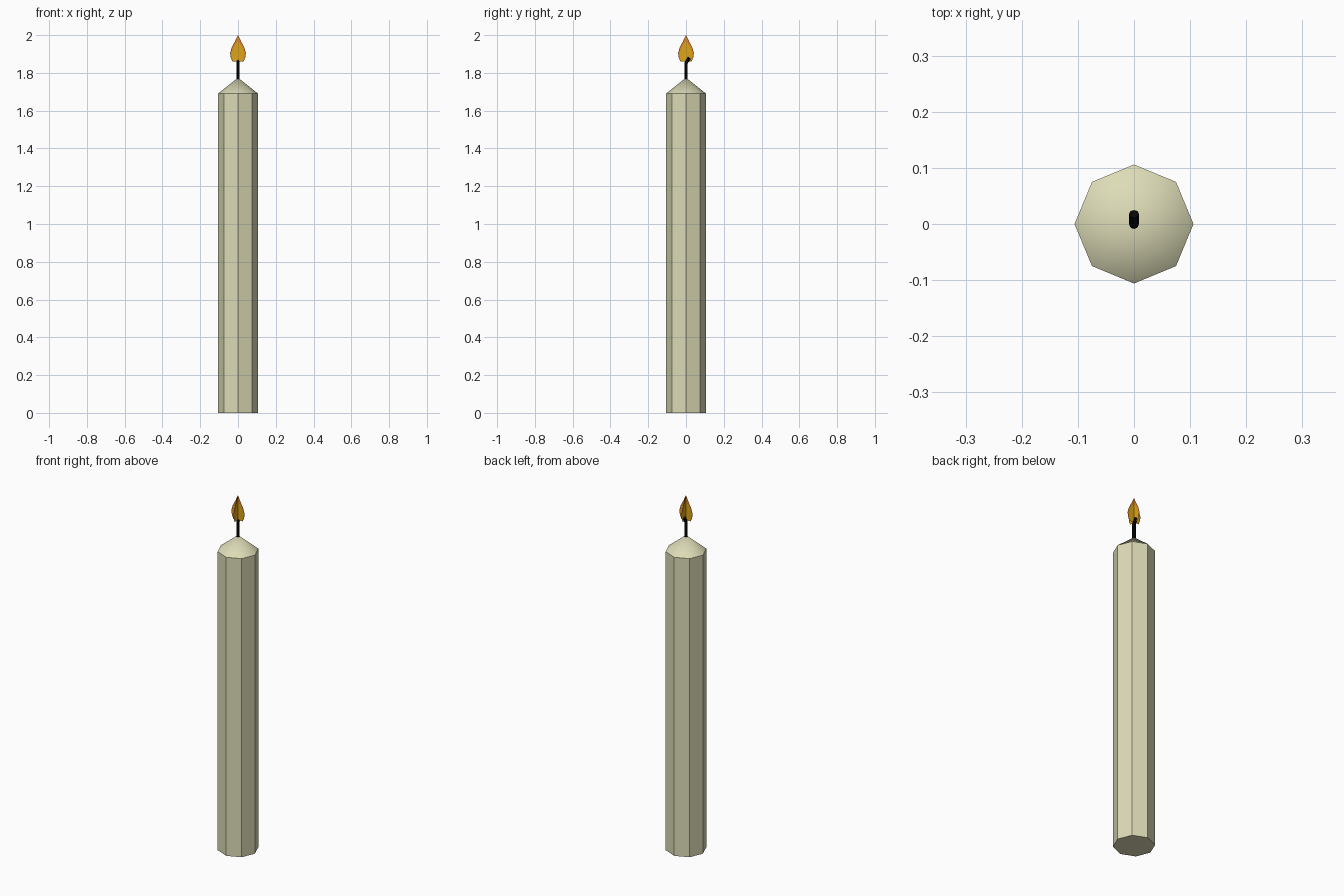
import bpy, bmesh, math
from mathutils import Vector, Matrix

if "Cube" in bpy.data.objects:
    bpy.data.objects.remove(bpy.data.objects["Cube"])


def material(name, rgb):
    m = bpy.data.materials.new(name)
    m.diffuse_color = (*rgb, 1)
    m.use_nodes = True
    m.node_tree.nodes["Principled BSDF"].inputs["Base Color"].default_value = m.diffuse_color
    return m


WAX = material("cream wax", (0.72, 0.71, 0.47))
BLACK = material("black wick", (0.002, 0.002, 0.002))
GOLD = material("flame gold", (0.72, 0.38, 0.008))
ORANGE = material("flame orange", (0.75, 0.205, 0.025))


def finish(bm, name, mats):
    me = bpy.data.meshes.new(name)
    bm.to_mesh(me)
    bm.free()
    for m in mats:
        me.materials.append(m)
    ob = bpy.data.objects.new(name, me)
    bpy.context.collection.objects.link(ob)
    return ob


def ring(bm, centre, radius, tilt=0.0, n=8):
    rot = Matrix.Rotation(-tilt, 3, 'X')
    return [bm.verts.new(Vector(centre) + rot @ Vector(
        (radius * math.cos(2 * math.pi * i / n), radius * math.sin(2 * math.pi * i / n), 0)))
        for i in range(n)]


def bridge(bm, a, b):
    n = len(a)
    return [bm.faces.new((a[i], a[(i + 1) % n], b[(i + 1) % n], b[i])) for i in range(n)]


# Octagonal candle with a smooth pointed top
bm = bmesh.new()
low, high = ring(bm, (0, 0, 0), 0.106), ring(bm, (0, 0, 1.69), 0.106)
bm.faces.new(low[::-1])
bridge(bm, low, high)
tip = bm.verts.new((0, 0, 1.775))
for i in range(8):
    bm.faces.new((high[i], high[(i + 1) % 8], tip)).smooth = True
for v in high:
    for e in v.link_edges:
        if e.other_vert(v) in high:
            e.smooth = False
finish(bm, "candle_body", [WAX])

# Wick, bent towards the back at its top
bm = bmesh.new()
rings = [ring(bm, (0, y, z), 0.009, math.radians(t))
         for y, z, t in ((0, 1.75, 0), (0, 1.852, 20), (0.018, 1.88, 40))]
bm.faces.new(rings[0][::-1])
for a, b in zip(rings, rings[1:]):
    bridge(bm, a, b)
bm.faces.new(rings[-1])
finish(bm, "wick", [BLACK])

# Flame: two crossed flat sheets, gold heart inside an orange edge
# each row: height, outer half width, inner half width
ROWS = [(1.86, 0.029, 0.025), (1.88, 0.038, 0.032), (1.905, 0.042, 0.034),
        (1.935, 0.033, 0.024), (1.965, 0.017, 0.004), (2.0, 0.0006, 0.0001)]


def flame(name, angle):
    bm = bmesh.new()
    grid = [[bm.verts.new((x, 0, z)) for x in (-o, -i, i, o)] for z, o, i in ROWS]
    for a, b in zip(grid, grid[1:]):
        for k in range(3):
            f = bm.faces.new((a[k], a[k + 1], b[k + 1], b[k]))
            f.material_index = 0 if k == 1 else 1
    bm.transform(Matrix.Rotation(angle, 4, 'Z'))
    finish(bm, name, [GOLD, ORANGE])


flame("flame_across", 0)
flame("flame_along", math.pi / 2)
